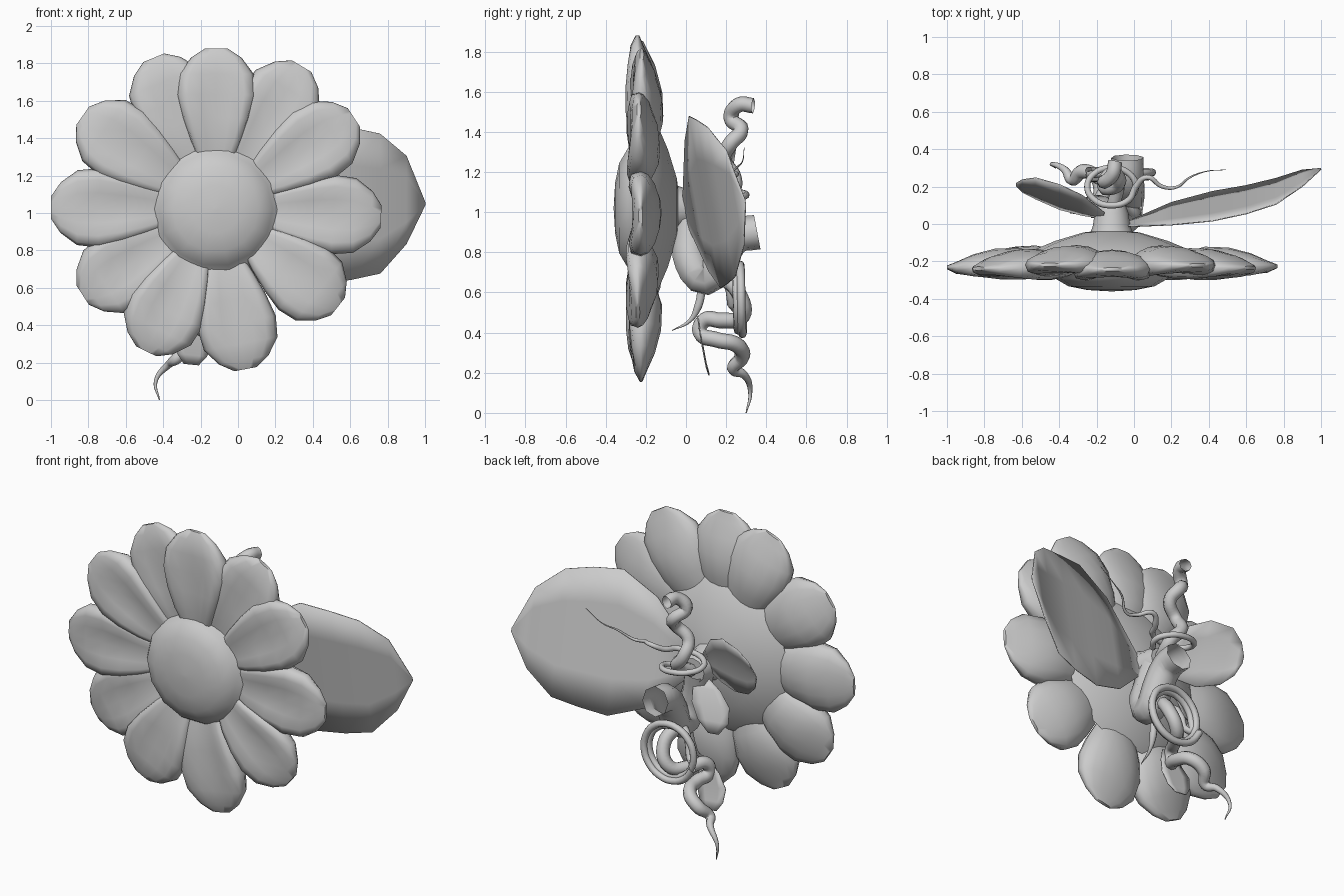
import bpy, math
from mathutils import Vector

if "Cube" in bpy.data.objects:
    bpy.data.objects.remove(bpy.data.objects["Cube"])

CX, CZ = -0.12, 1.02          # flower centre in the x-z plane


def make(name, verts, faces, angle=60):
    me = bpy.data.meshes.new(name)
    me.from_pydata([tuple(v) for v in verts], [], faces)
    ob = bpy.data.objects.new(name, me)
    bpy.context.collection.objects.link(ob)
    bpy.ops.object.select_all(action='DESELECT')
    ob.select_set(True)
    bpy.context.view_layer.objects.active = ob
    bpy.ops.object.mode_set(mode='EDIT')
    bpy.ops.mesh.select_all(action='SELECT')
    bpy.ops.mesh.normals_make_consistent(inside=False)
    bpy.ops.object.mode_set(mode='OBJECT')
    bpy.ops.object.shade_smooth_by_angle(angle=math.radians(angle))
    return ob


def ring_faces(rings, n, caps=True):
    f = [(r * n + i, r * n + (i + 1) % n, (r + 1) * n + (i + 1) % n, (r + 1) * n + i)
         for r in range(rings - 1) for i in range(n)]
    if caps:
        f += [tuple(range(n)), tuple(range((rings - 1) * n, rings * n))]
    return f


def lathe(name, profile, n):
    """Revolve (radius, y) pairs about the flower's y axis."""
    vs = [(CX + r * math.cos(2 * math.pi * i / n), y, CZ + r * math.sin(2 * math.pi * i / n))
          for r, y in profile for i in range(n)]
    return make(name, vs, ring_faces(len(profile), n))


# position along petal, half width, front y, back y
PETAL = [(0, .08, -.24, -.2), (.2, .135, -.295, -.165), (.4, .18, -.318, -.125),
         (.6, .212, -.315, -.13), (.78, .2, -.295, -.16), (.92, .135, -.265, -.2),
         (1, .06, -.24, -.22)]


def petal(name, tip, dy):
    d = Vector((tip[0] - CX, 0, tip[1] - CZ))
    length = d.length
    d.normalize()
    side = Vector((d.z, 0, -d.x))
    base, n, vs = 0.24, 16, []
    for t, w, yf, yb in PETAL:
        r = base + (length - base) * t
        for i in range(n):
            a = 2 * math.pi * i / n
            c, s = math.cos(a), math.sin(a)
            mid = -.23
            if s > 0:      # dished front
                y = mid + (yf - mid) * s ** .6
                y += .055 * math.sin(math.pi * min(1, t * 1.1)) * max(0, 1 - (c / .8) ** 2)
            else:          # rounded back
                y = mid + (yb - mid) * -s
            p = Vector((CX, 0, CZ)) + d * r + side * (w * c)
            vs.append((p.x, y + dy, p.z))
    make(name, vs, ring_faces(len(PETAL), n))


def leaf(name, spine, side, cup=0.0):
    """Thin blade: spine entries are x, y, z, half width."""
    side = Vector(side).normalized()
    vs, fs = [], []
    cols = (-1, -.5, 0, .5, 1)
    for x, y, z, w in spine:
        along = Vector(spine[-1][:3]) - Vector(spine[0][:3])
        nrm = along.cross(side).normalized()
        for k in cols:
            vs.append(Vector((x, y, z)) + side * w * k + nrm * cup * w * k * k)
    for r in range(len(spine) - 1):
        for k in range(4):
            a = r * 5 + k
            fs.append((a, a + 1, a + 6, a + 5))
    ob = make(name, vs, fs)
    m = ob.modifiers.new('thickness', 'SOLIDIFY')
    m.thickness, m.offset = .006, 0


def tube(name, pts, r, taper=None, res=2, smooth=6):
    cu = bpy.data.curves.new(name, 'CURVE')
    cu.dimensions = '3D'
    cu.bevel_depth, cu.bevel_resolution, cu.resolution_u = r, res, smooth
    sp = cu.splines.new('BEZIER')
    sp.bezier_points.add(len(pts) - 1)
    for i, (b, p) in enumerate(zip(sp.bezier_points, pts)):
        b.co = p
        b.handle_left_type = b.handle_right_type = 'AUTO'
        t = i / (len(pts) - 1)
        b.radius = 1 if taper is None or t < taper else max(.08, 1 - (t - taper) / (1 - taper))
    ob = bpy.data.objects.new(name, cu)
    bpy.context.collection.objects.link(ob)


# flower disc: front dome, hidden rim, bulging back
lathe('flower_disc', [(.01, -.36), (.13, -.353), (.23, -.333), (.305, -.29), (.35, -.22),
                      (.47, -.175), (.42, -.14), (.3, -.09), (.15, -.045), (.01, -.03)], 14)
lathe('calyx', [(.115, -.05), (.1, -.01), (.09, .06), (.075, .1)], 12)

# eleven petals: tip x, tip z, layer offset in y
tips = [(-.115, 1.88, -.012), (.34, 1.785, .01), (.62, 1.51, -.004), (.765, .98, .004),
        (.535, .5, -.01), (.04, .165, .006), (-.49, .26, -.01), (-.83, .56, .01),
        (-1, 1.03, -.002), (-.83, 1.52, -.008), (-.45, 1.83, .012)]
for i, (x, z, dy) in enumerate(tips):
    petal('petal_%d' % (i + 1), (x, z), dy)

# bent stem, cut square at the back
tube('stem', [(-.12, .04, 1.0), (-.09, .02, .86), (-.05, .03, .74), (-.035, .1, .67),
              (-.03, .17, .77), (-.035, .25, .88), (-.035, .355, .9)], .088, res=2, smooth=3)

# leaves
leaf('right_leaf', [(-.03, .0, 1.0, .08), (.2, .055, 1.03, .33), (.42, .095, 1.05, .435),
                    (.6, .13, 1.05, .415), (.76, .175, 1.05, .38), (.9, .245, 1.07, .24),
                    (1, .295, 1.05, .01)], (0, -.18, .98))
leaf('left_leaf', [(-.16, .04, 1.08, .05), (-.28, .085, 1.13, .16), (-.4, .125, 1.15, .2),
                   (-.53, .175, 1.16, .17), (-.6, .195, 1.16, .1), (-.63, .21, 1.16, .02)],
     (0, .35, 1), .1)
leaf('lower_left_leaf', [(-.17, .06, .97, .03), (-.2, .08, .92, .08), (-.24, .1, .84, .11),
                         (-.27, .12, .75, .09), (-.28, .13, .68, .03)], (1, .4, .1))
leaf('bottom_leaf', [(-.18, .06, .47, .02), (-.21, .07, .4, .07), (-.235, .085, .32, .1),
                     (-.245, .1, .24, .08), (-.25, .115, .19, .04)], (1, 0, -.1))

# thick wavy shoot rising behind the head
tube('upper_shoot', [(-.1, .335, 1.53), (-.115, .265, 1.535), (-.16, .225, 1.47),
                     (-.11, .275, 1.41), (-.08, .22, 1.34), (-.15, .19, 1.26),
                     (-.15, .24, 1.17), (-.09, .22, 1.09), (-.11, .1, 1.02)], .038)

# thin tendril looping round the shoot, then trailing right
loop = [(-.12 + .13 * math.cos(a), .2 + .1 * math.sin(a), 1.05 + .012 * i)
        for i, a in enumerate(math.radians(45 * k) for k in range(-9, 1))]
tube('thin_tendril', loop + [(.07, .25, 1.19), (.15, .2, 1.17), (.22, .195, 1.16),
                             (.3, .25, 1.22), (.38, .28, 1.25), (.49, .29, 1.32)], .017, .6)

# coiled tendril, two turns
coil = [(-.075 + (.18 - .0015 * k) * math.cos(math.radians(30 * k + 200)), .285 - .0018 * k,
         .57 + (.18 - .0015 * k) * math.sin(math.radians(30 * k + 200))) for k in range(25)]
tube('coil_tendril', coil + [(-.15, .2, .66), (-.08, .14, .68)], .021, smooth=3)

# thick wavy root tapering to the ground
tube('lower_root', [(-.07, .15, .7), (-.03, .26, .6), (-.08, .28, .48), (-.15, .18, .46),
                    (-.2, .09, .46), (-.21, .07, .4), (-.18, .15, .365), (-.2, .25, .34),
                    (-.28, .28, .28), (-.33, .235, .22), (-.37, .29, .19), (-.44, .32, .1),
                    (-.42, .3, .0)], .039, .68)

# small hooked tendril under the stem
tube('hook_tendril', [(-.08, .08, .62), (-.09, .06, .53), (-.1, .02, .46), (-.11, -.07, .41)],
     .022, .3)
